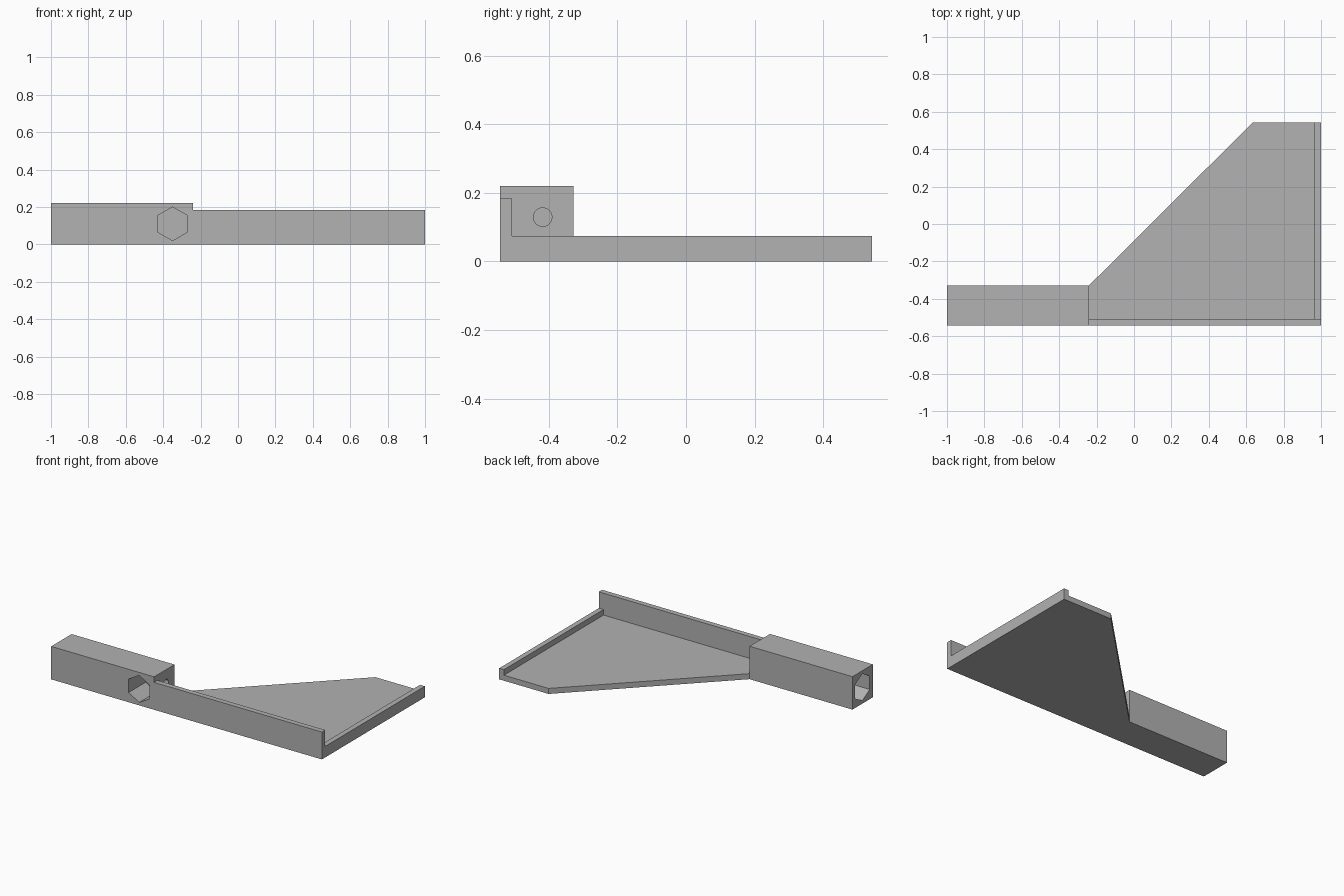
import bpy
from math import pi

cube = bpy.data.objects.get("Cube")
if cube:
    bpy.data.objects.remove(cube, do_unlink=True)

grey = bpy.data.materials.new("plain_grey")
grey.use_nodes = True
color = (0.445, 0.445, 0.445, 1)
grey.diffuse_color = color
grey.node_tree.nodes["Principled BSDF"].inputs["Base Color"].default_value = color

LEFT, RIGHT, FRONT, BACK = -1.0, 1.0, -0.543, 0.543
WALL = 0.035
BLOCK_END, BLOCK_BACK = -0.24, -0.328


def prism(name, outline, height):
    """Extrude a counter-clockwise floor outline up to a height."""
    n = len(outline)
    verts = [(x, y, z) for z in (0, height) for x, y in outline]
    faces = [tuple(reversed(range(n))), tuple(range(n, 2 * n))]
    faces += [(i, (i + 1) % n, (i + 1) % n + n, i + n) for i in range(n)]
    mesh = bpy.data.meshes.new(name)
    mesh.from_pydata(verts, [], faces)
    mesh.materials.append(grey)
    obj = bpy.data.objects.new(name, mesh)
    bpy.context.collection.objects.link(obj)
    return obj


def slab(name, x0, x1, y0, y1, height):
    return prism(name, [(x0, y0), (x1, y0), (x1, y1), (x0, y1)], height)


def drill(target, sides, radius, depth, center, rotation):
    """Cut a straight hole with a regular cross-section."""
    bpy.ops.mesh.primitive_cylinder_add(vertices=sides, radius=radius, depth=depth,
                                        location=center, rotation=rotation)
    cutter = bpy.context.object
    cutter.name = "hole_cutter"
    cutter.hide_render = True
    cutter.data.materials.append(grey)
    mod = target.modifiers.new("hole", 'BOOLEAN')
    mod.operation, mod.solver, mod.object = 'DIFFERENCE', 'EXACT', cutter
    bpy.context.view_layer.objects.active = target
    bpy.ops.object.modifier_apply(modifier=mod.name)
    bpy.data.objects.remove(cutter, do_unlink=True)


# Base plate with the slanted edge, front wall and low side rail
inner_x, inner_y = RIGHT - WALL, FRONT + WALL
prism("base_plate", [(BLOCK_END, inner_y), (inner_x, inner_y), (inner_x, BACK),
                     (0.635, BACK), (BLOCK_END, BLOCK_BACK)], 0.037)
slab("front_wall", BLOCK_END, RIGHT, FRONT, inner_y, 0.183)
slab("side_rail", inner_x, RIGHT, inner_y, BACK, 0.074)

# Handle block with a hexagonal front pocket, end pocket and small round hole
block = slab("handle_block", LEFT, BLOCK_END, FRONT, BLOCK_BACK, 0.22)
drill(block, 6, 0.09, 0.36, (-0.35, FRONT, 0.11), (pi / 2, 0, 0))
# Turn the end pocket so that a corner points up
drill(block, 6, 0.09, 0.5, (LEFT, -0.432, 0.11), (pi / 2, 0, pi / 2))
drill(block, 24, 0.027, 0.1, (BLOCK_END, -0.418, 0.129), (0, pi / 2, 0))
